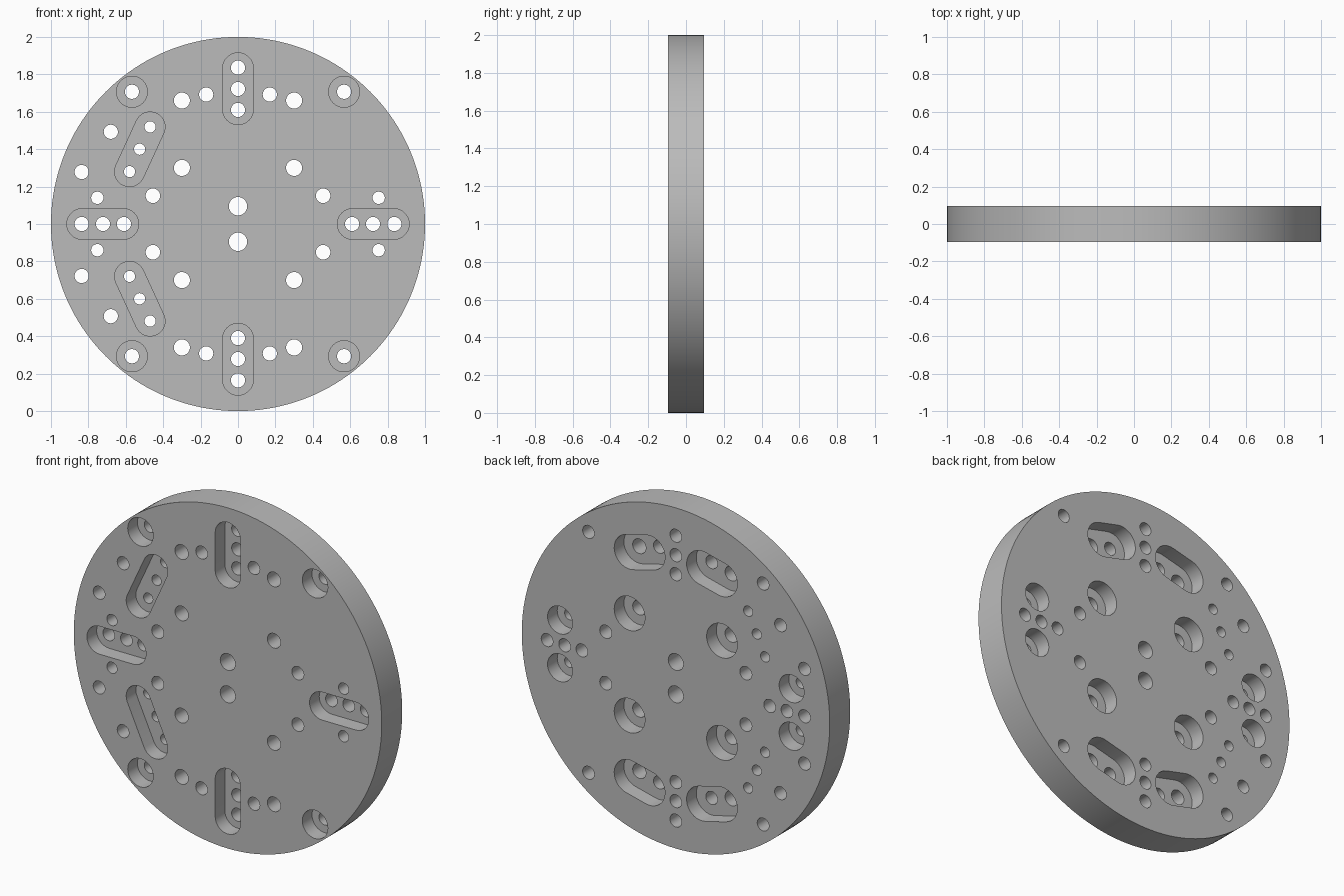
import bpy, bmesh
from math import pi, cos, sin, atan2

default = bpy.data.objects.get("Cube")
if default:
    bpy.data.objects.remove(default, do_unlink=True)

HALF = 0.095      # half of the plate thickness
DEPTH = 0.09      # pocket depth
OVER = 0.05       # cutter overshoot


def extrude_outline(bm, points, y0, y1):
    """Prism from an outline in the x/z plane, running from y0 to y1."""
    front = [bm.verts.new((x, y0, z + 1)) for x, z in points]
    back = [bm.verts.new((x, y1, z + 1)) for x, z in points]
    bm.faces.new(front)
    bm.faces.new(back[::-1])
    n = len(points)
    for i in range(n):
        j = (i + 1) % n
        bm.faces.new((front[j], front[i], back[i], back[j]))


def circle(c, r, n=32):
    return [(c[0] + r * cos(2 * pi * i / n), c[1] + r * sin(2 * pi * i / n))
            for i in range(n)]


def stadium(a, b, r, n=16):
    """Rounded slot outline around the segment a-b."""
    ang = atan2(b[1] - a[1], b[0] - a[0])
    pts = []
    for c, start in ((b, ang - pi / 2), (a, ang + pi / 2)):
        pts += [(c[0] + r * cos(start + pi * i / n),
                 c[1] + r * sin(start + pi * i / n)) for i in range(n + 1)]
    return pts


def make_object(name, prisms):
    bm = bmesh.new()
    for points, y0, y1 in prisms:
        extrude_outline(bm, points, y0, y1)
    bmesh.ops.recalc_face_normals(bm, faces=bm.faces)
    mesh = bpy.data.meshes.new(name)
    bm.to_mesh(mesh)
    bm.free()
    obj = bpy.data.objects.new(name, mesh)
    bpy.context.collection.objects.link(obj)
    return obj


def mirrored(points, both):
    """Mirror points top to bottom, and also left to right if both is set."""
    out = set()
    for x, z in points:
        for sx in ((1, -1) if both else (1,)):
            out |= {(sx * x, z), (sx * x, -z)}
    return sorted(out)


# Through holes: radius, mirrored left to right, centres in the upper half
REACH = (0.61, 0.722, 0.836)
hole_groups = [
    (0.049, False, [(0, 0.095)]),
    (0.043, True, [(0.3, 0.3), (0.3, 0.66)]),
    (0.038, True, [(0.17, 0.692), (0.567, 0.707)]),
    (0.038, True, [(d, 0) for d in REACH]),
    (0.038, False, [(0, d) for d in REACH]),
    (0.038, False, [(-0.68, 0.493), (-0.836, 0.278)]),
    (0.033, True, [(0.752, 0.14)]),
    (0.039, True, [(0.455, 0.151)]),
    (0.03, False, [(-0.47, 0.519), (-0.526, 0.4), (-0.58, 0.28)]),
]
holes = [circle(c, r) for r, both, pts in hole_groups for c in mirrored(pts, both)]

# Front pockets: corner counterbores, straight slots and diagonal slots
front = [circle(c, 0.083) for c in mirrored([(0.567, 0.707)], True)]
for s in (-1, 1):
    front += [stadium((s * 0.613, 0), (s * 0.833, 0), 0.082),
              stadium((0, s * 0.613), (0, s * 0.833), 0.082),
              stadium((-0.47, s * 0.519), (-0.58, s * 0.28), 0.08)]

# Back pockets: large and small counterbores and two-hole slots
back = [circle(c, 0.1) for c in mirrored([(0.3, 0.3)], True)]
back += [circle(c, 0.081) for c in mirrored([(0.752, 0.14)], True)]
for sx in (-1, 1):
    for sz in (-1, 1):
        back.append(stadium((sx * 0.17, sz * 0.692), (sx * 0.3, sz * 0.66), 0.1))

# Plate and cutters
plate = make_object("mounting_plate", [(circle((0, 0), 1, 160), -HALF, HALF)])
cutters = [
    make_object("hole_cutter", [(p, -HALF - OVER, HALF + OVER) for p in holes]),
    make_object("front_pocket_cutter", [(p, -HALF - OVER, DEPTH - HALF) for p in front]),
    make_object("back_pocket_cutter", [(p, HALF - DEPTH, HALF + OVER) for p in back]),
]
for cutter in cutters:
    cutter.hide_render = True
    mod = plate.modifiers.new(cutter.name, 'BOOLEAN')
    mod.operation = 'DIFFERENCE'
    mod.solver = 'EXACT'
    mod.object = cutter

# Apply the cuts and drop the cutters
graph = bpy.context.evaluated_depsgraph_get()
cut_mesh = bpy.data.meshes.new_from_object(plate.evaluated_get(graph))
plate.modifiers.clear()
plate.data = cut_mesh
for cutter in cutters:
    bpy.data.objects.remove(cutter, do_unlink=True)

# Material and shading
grey = bpy.data.materials.new("plain_grey")
grey.use_nodes = True
colour = (0.5, 0.5, 0.5, 1)
grey.diffuse_color = colour
grey.node_tree.nodes["Principled BSDF"].inputs["Base Color"].default_value = colour
plate.data.materials.clear()
plate.data.materials.append(grey)
bpy.ops.object.select_all(action='DESELECT')
plate.select_set(True)
bpy.context.view_layer.objects.active = plate
bpy.ops.object.shade_smooth_by_angle(angle=pi / 6)
